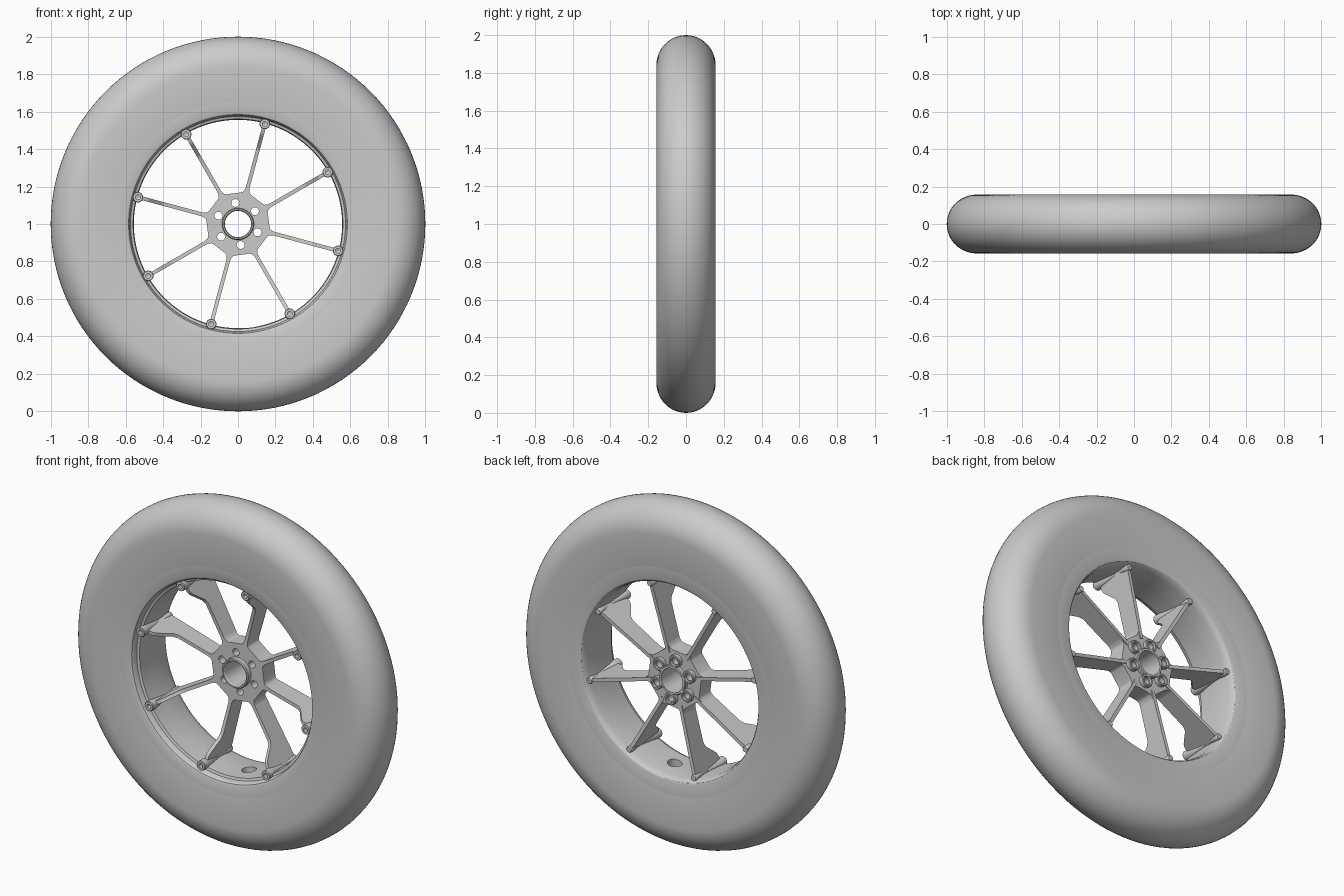
import bpy, bmesh, math
from mathutils import Matrix, Vector

cube = bpy.data.objects.get("Cube")
if cube:
    bpy.data.objects.remove(cube, do_unlink=True)

grey = bpy.data.materials.new("plain_grey")
grey.use_nodes = True
grey.diffuse_color = (0.6, 0.6, 0.6, 1)
grey.node_tree.nodes["Principled BSDF"].inputs["Base Color"].default_value = (0.6, 0.6, 0.6, 1)

CENTRE = Vector((0, 0, 1))
SPOKES = [math.radians(30 + 45 * i) for i in range(8)]
BOLTS = [math.radians(37 + 60 * i) for i in range(6)]


def polar(r, a):
    return r * math.cos(a), r * math.sin(a)


def finish(name, bm):
    bmesh.ops.recalc_face_normals(bm, faces=bm.faces)
    mesh = bpy.data.meshes.new(name)
    bm.to_mesh(mesh)
    bm.free()
    mesh.materials.append(grey)
    obj = bpy.data.objects.new(name, mesh)
    obj.location = CENTRE
    bpy.context.collection.objects.link(obj)
    return obj


def lathe(bm, profile, segs, cx=0, cz=0):
    """Spin a closed (radius, y) profile round an axis parallel to y."""
    rings = []
    for i in range(segs):
        c, s = polar(1, 2 * math.pi * i / segs)
        rings.append([bm.verts.new((cx + r * c, y, cz + r * s)) for r, y in profile])
    n = len(profile)
    for i in range(segs):
        a, b = rings[i], rings[(i + 1) % segs]
        for j in range(n):
            k = (j + 1) % n
            bm.faces.new((a[j], a[k], b[k], b[j]))


def prism(bm, points, depth):
    """Extrude a flat outline along a vector."""
    face = bm.faces.new([bm.verts.new(p) for p in points])
    out = bmesh.ops.extrude_face_region(bm, geom=[face])["geom"]
    bmesh.ops.translate(bm, vec=depth, verts=[v for v in out if isinstance(v, bmesh.types.BMVert)])


def cylinder(bm, r, depth, matrix, segs=32):
    bmesh.ops.create_cone(bm, cap_ends=True, segments=segs, radius1=r, radius2=r,
                          depth=depth, matrix=matrix)


def cut(obj, cutter):
    cutter.hide_render = True
    mod = obj.modifiers.new("cut", "BOOLEAN")
    mod.object, mod.operation, mod.solver = cutter, "DIFFERENCE", "EXACT"
    bpy.context.view_layer.update()
    bpy.context.view_layer.objects.active = obj
    bpy.ops.object.modifier_apply(modifier=mod.name)
    bpy.data.objects.remove(cutter, do_unlink=True)


parts = []

# Tyre: flat sidewalls and a round crown
bm = bmesh.new()
crown = [(0.84 + 0.16 * math.cos(t), 0.157 * math.sin(t))
         for t in (math.pi * (i / 24 - 0.5) for i in range(25))]
lathe(bm, [(0.64, -0.15), (0.66, -0.154)] + crown + [(0.66, 0.154), (0.64, 0.15)], 128)
parts.append(finish("tyre", bm))

# Rim: flanges, rounded lips and a stepped barrel
bm = bmesh.new()
lathe(bm, [(0.67, -0.153), (0.595, -0.153), (0.584, -0.148), (0.578, -0.138), (0.574, -0.115),
           (0.56, -0.11), (0.556, 0.0), (0.56, 0.11), (0.567, 0.14), (0.574, 0.149),
           (0.585, 0.153), (0.67, 0.153)], 128)
rim = finish("rim", bm)
parts.append(rim)

# Valve hole in the barrel floor
bm = bmesh.new()
x, z = polar(0.56, math.radians(-82.5))
direction = Vector((x, 0, z))
cylinder(bm, 0.04, 0.12, Matrix.Translation(direction) @ direction.to_track_quat("Z", "Y").to_matrix().to_4x4())
cut(rim, finish("valve_cutter", bm))

# Hub plate: eight flat sides flaring into the spoke roots
bm = bmesh.new()
outline = []
for a in SPOKES:
    c, s = polar(1, a)
    for r, w in ((0.168, -0.026), (0.174, -0.018), (0.184, -0.013), (0.2, -0.01),
                 (0.2, 0.01), (0.184, 0.013), (0.174, 0.018), (0.168, 0.026)):
        outline.append((r * c - w * s, 0.0, r * s + w * c))
prism(bm, outline, (0, 0.105, 0))
hub = finish("hub", bm)
parts.append(hub)

# Bore and bolt holes
bm = bmesh.new()
along_y = Matrix.Rotation(math.pi / 2, 4, "X")
cylinder(bm, 0.071, 0.6, along_y, 48)
for a in BOLTS:
    x, z = polar(0.113, a)
    cylinder(bm, 0.021, 0.6, Matrix.Translation((x, 0, z)) @ along_y, 24)
cut(hub, finish("hub_cutter", bm))

# Bearing sleeve through the hub
bm = bmesh.new()
lathe(bm, [(0.07, -0.024), (0.074, -0.03), (0.081, -0.03), (0.085, -0.025),
           (0.085, 0.125), (0.081, 0.13), (0.07, 0.13)], 48)
parts.append(finish("bearing_sleeve", bm))

# Raised bolt collars on the back of the hub
bm = bmesh.new()
for a in BOLTS:
    lathe(bm, [(0.021, 0.09), (0.036, 0.09), (0.036, 0.126), (0.033, 0.13),
               (0.025, 0.13), (0.025, 0.115), (0.021, 0.115)], 24, *polar(0.113, a))
parts.append(finish("bolt_collars", bm))

# Spokes: deep thin blades stepping forward to a lug at the rim
BLADE = [(0.15, 0.0), (0.40, 0.0), (0.425, -0.012), (0.485, -0.085), (0.505, -0.098),
         (0.562, -0.105), (0.565, 0.13), (0.54, 0.125), (0.15, 0.11)]
for i, a in enumerate(SPOKES):
    bm = bmesh.new()
    prism(bm, [(r, y, -0.010) for r, y in BLADE], (0, 0, 0.020))
    # front lug with a blind hole, tapering into the blade
    lathe(bm, [(0.001, -0.11), (0.013, -0.115), (0.013, -0.14), (0.025, -0.14), (0.028, -0.136),
               (0.028, -0.1), (0.022, -0.07), (0.012, 0.02), (0.001, 0.02)], 24, 0.553)
    # back knob
    lathe(bm, [(0.001, 0.05), (0.010, 0.05), (0.018, 0.10), (0.018, 0.13), (0.015, 0.135),
               (0.001, 0.135)], 20, 0.55)
    spoke = finish("spoke_%d" % (i + 1), bm)
    spoke.rotation_euler = (0, -a, 0)
    parts.append(spoke)

# Smooth shading with sharp edges kept
bpy.ops.object.select_all(action="DESELECT")
for obj in parts:
    obj.select_set(True)
bpy.context.view_layer.objects.active = parts[0]
bpy.ops.object.shade_smooth_by_angle(angle=math.radians(32))
